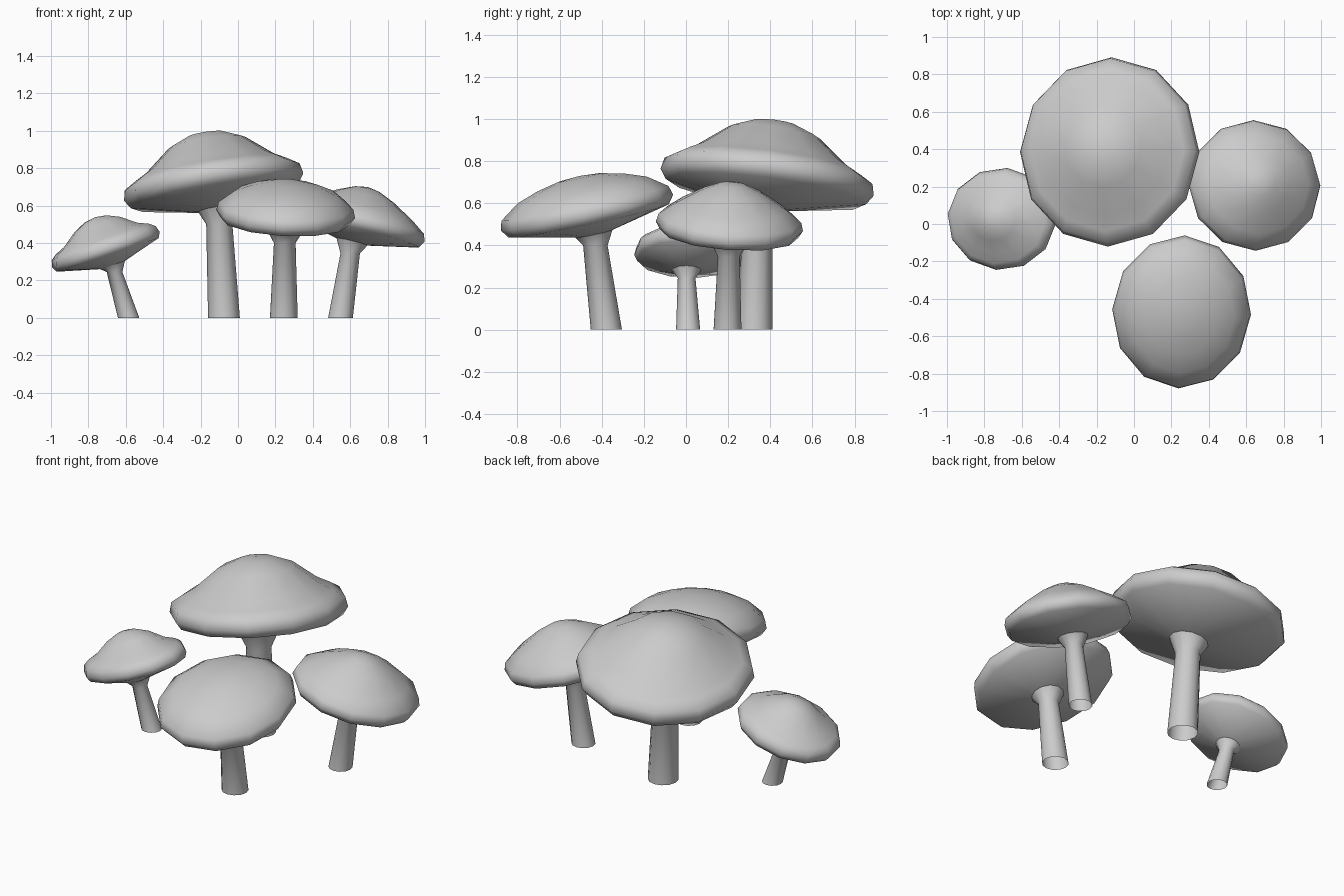
import bpy
import bmesh
import math
from mathutils import Vector

SIDES = 12

if "Cube" in bpy.data.objects:
    bpy.data.objects.remove(bpy.data.objects["Cube"])

grey = bpy.data.materials.new("plain_grey")
grey.use_nodes = True
grey.diffuse_color = (0.6, 0.6, 0.6, 1)
bsdf = grey.node_tree.nodes["Principled BSDF"]
bsdf.inputs["Base Color"].default_value = (0.6, 0.6, 0.6, 1)
bsdf.inputs["Roughness"].default_value = 0.8


def ring(centre, ex, ey, rx, ry, turn=0.0):
    """Points of an ellipse spanned by two axes."""
    angles = [turn + math.tau * i / SIDES for i in range(SIDES)]
    return [centre + ex * rx * math.cos(a) + ey * ry * math.sin(a) for a in angles]


def loft(name, rings, tip=None):
    """Skin a stack of rings, optionally closed with a fan to a tip."""
    bm = bmesh.new()
    loops = [[bm.verts.new(p) for p in r] for r in rings]
    for low, high in zip(loops, loops[1:]):
        for i in range(SIDES):
            j = (i + 1) % SIDES
            bm.faces.new((low[i], low[j], high[j], high[i]))
    if tip is not None:
        top = bm.verts.new(tip)
        for i in range(SIDES):
            bm.faces.new((loops[-1][i], loops[-1][(i + 1) % SIDES], top))
    mesh = bpy.data.meshes.new(name)
    bm.to_mesh(mesh)
    bm.free()
    mesh.materials.append(grey)
    obj = bpy.data.objects.new(name, mesh)
    bpy.context.collection.objects.link(obj)
    bpy.ops.object.select_all(action='DESELECT')
    obj.select_set(True)
    bpy.context.view_layer.objects.active = obj
    bpy.ops.object.shade_smooth_by_angle(angle=math.radians(65))


def mushroom(name, centre, slope, size, turn, tip, profile, neck, base, base_r, top, top_r):
    """Tilted cap from a profile of (share of radius, height), on a leaning stem."""
    c = Vector(centre)
    n = Vector((-slope[0], -slope[1], 1)).normalized()
    ex = Vector((1, 0, slope[0])).normalized()
    ey = n.cross(ex)
    rx, ry = size
    neck_r, neck_h = neck
    # the flare sits where the leaning stem line meets the underside
    b, t = Vector(base), Vector(top)
    lean = (t - b).normalized()
    hub = t + lean * ((c + n * neck_h - t).dot(n) / lean.dot(n))
    flare = ring(hub, ex, ey, neck_r, neck_r)
    cap = [ring(c + n * h, ex, ey, rx * r, ry * r, math.radians(turn)) for r, h in profile]
    loft(name + "_cap", [flare] + cap, c + n * tip)
    x, y = Vector((1, 0, 0)), Vector((0, 1, 0))
    loft(name + "_stem", [ring(b, x, y, base_r, base_r),
                          ring(t, x, y, top_r, top_r), flare])


# Large mushroom with a bell-shaped cap
mushroom("large", (-0.13, 0.385, 0.7), (0.155, -0.13), (0.485, 0.51), 0, 0.3,
         [(0.94, -0.045), (1, 0), (0.975, 0.055), (0.86, 0.09), (0.71, 0.13),
          (0.43, 0.24), (0.2, 0.287)],
         (0.11, -0.125), (-0.075, 0.325, 0), 0.085, (-0.1, 0.34, 0.5), 0.07)

# Front mushroom with a smooth domed cap
mushroom("front", (0.255, -0.472, 0.565), (-0.05, 0.21), (0.372, 0.418), -2, 0.168,
         [(0.93, -0.05), (1, -0.01), (0.97, 0.035), (0.75, 0.1), (0.5, 0.137),
          (0.25, 0.16)],
         (0.09, -0.115), (0.245, -0.378, 0), 0.074, (0.25, -0.43, 0.4), 0.058)

# Right-hand mushroom with a cone-shaped cap
mushroom("right", (0.648, 0.207, 0.505), (-0.24, -0.07), (0.362, 0.35), 0, 0.2,
         [(0.94, -0.05), (1, -0.015), (0.97, 0.025), (0.76, 0.08), (0.43, 0.15),
          (0.19, 0.188)],
         (0.085, -0.105), (0.548, 0.197, 0), 0.066, (0.6, 0.203, 0.345), 0.052)

# Small leaning mushroom
mushroom("small", (-0.707, 0.027, 0.365), (0.33, 0.0), (0.305, 0.274), -6, 0.182,
         [(0.95, -0.03), (1, 0), (0.965, 0.035), (0.87, 0.058), (0.68, 0.083),
          (0.42, 0.142), (0.2, 0.173)],
         (0.07, -0.09), (-0.585, 0.01, 0), 0.057, (-0.66, 0.003, 0.245), 0.042)
